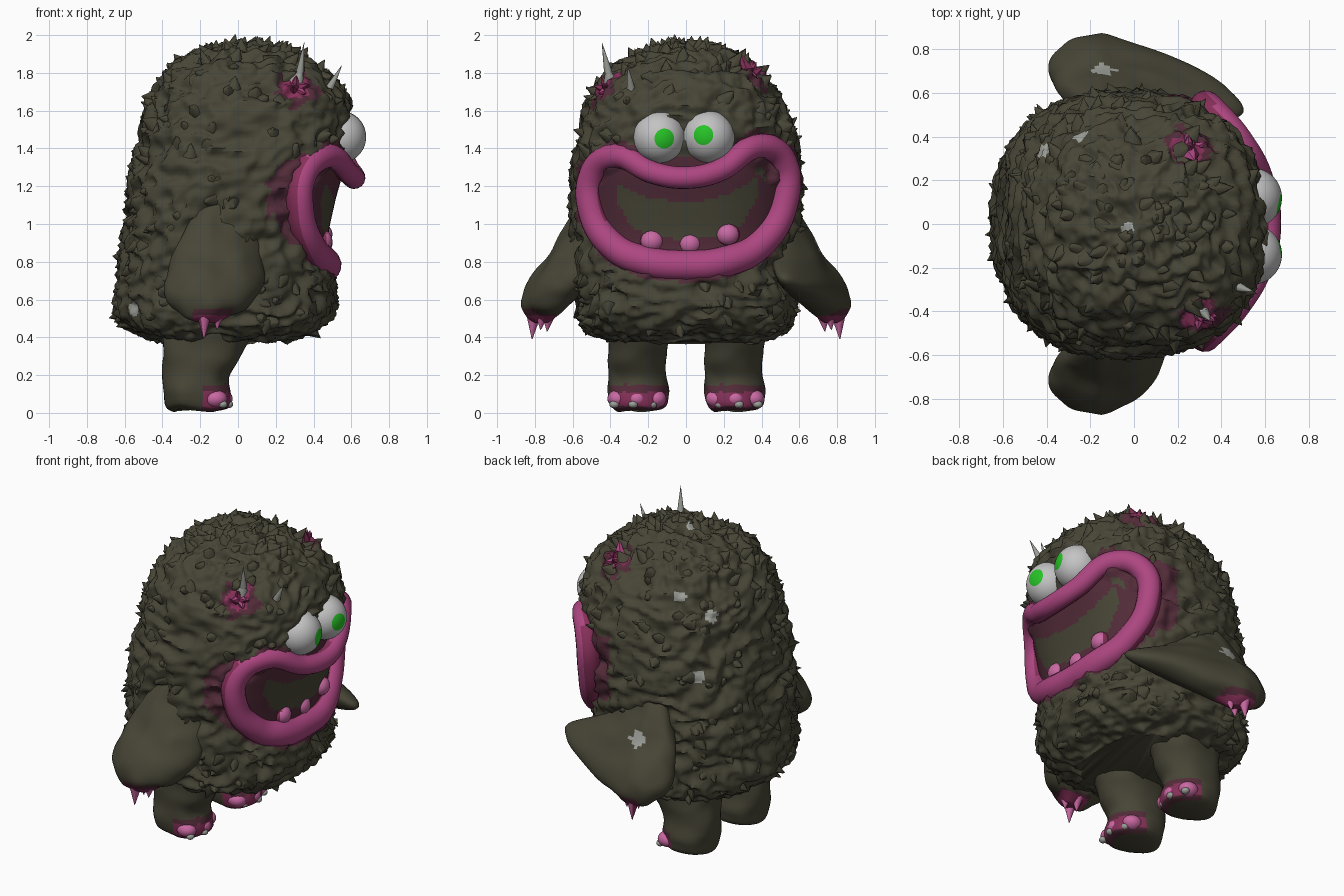
import bpy, bmesh, math, random
from mathutils import Vector, Matrix, noise
from mathutils.geometry import intersect_point_line

if "Cube" in bpy.data.objects:
    bpy.data.objects.remove(bpy.data.objects["Cube"])
random.seed(4)


def material(name, r, g, b):
    m = bpy.data.materials.new(name)
    m.use_nodes = True
    m.diffuse_color = (r, g, b, 1)
    bsdf = m.node_tree.nodes["Principled BSDF"]
    bsdf.inputs["Base Color"].default_value = (r, g, b, 1)
    bsdf.inputs["Roughness"].default_value = 0.8
    return m


OLIVE = material("olive_fur", .064, .06, .037)
PINK = material("lip_pink", .42, .062, .22)
LIGHT = material("light_pink", .58, .14, .36)
DEEP = material("deep_pink", .24, .03, .1)
MAROON = material("maroon", .085, .025, .04)
WHITE = material("eye_white", .55, .55, .55)
GREEN = material("iris_green", .02, .55, .02)
GREY = material("nail_grey", .33, .34, .31)


def finish(name, bm, mats, rule=None, angle=50):
    """Turn a bmesh into a shaded object, colouring faces by a rule."""
    bm.normal_update()
    if rule:
        for f in bm.faces:
            f.material_index = rule(f.calc_center_median(), f.normal)
    me = bpy.data.meshes.new(name)
    bm.to_mesh(me)
    bm.free()
    for m in mats:
        me.materials.append(m)
    ob = bpy.data.objects.new(name, me)
    bpy.context.collection.objects.link(ob)
    bpy.ops.object.select_all(action='DESELECT')
    ob.select_set(True)
    bpy.context.view_layer.objects.active = ob
    bpy.ops.object.shade_smooth_by_angle(angle=math.radians(angle))


def row_at(rows, t):
    """Smoothly interpolated row (z, x min, x max, y min, y max)."""
    s = t * (len(rows) - 1)
    i = min(int(s), len(rows) - 2)
    u = s - i
    a, b, c, d = (rows[max(0, min(len(rows) - 1, i + k))] for k in (-1, 0, 1, 2))
    return [q + .5 * u * (r - p + u * (2*p - 5*q + 4*r - w + u * (3*(q - r) + w - p)))
            for p, q, r, w in zip(a, b, c, d)]


def surface(rows, t, ang, power):
    z, x0, x1, y0, y1 = row_at(rows, t)
    c, s = math.cos(ang), math.sin(ang)
    e = 2 / power
    return Vector(((x0 + x1) / 2 + (x1 - x0) / 2 * math.copysign(abs(c) ** e, c),
                   (y0 + y1) / 2 + (y1 - y0) / 2 * math.copysign(abs(s) ** e, s), z))


def loft(rows, n, seg, power, deform):
    bm = bmesh.new()
    rings = [[bm.verts.new(deform(surface(rows, j / n, math.tau * k / seg, power)))
              for k in range(seg)] for j in range(n + 1)]
    for a, b in zip(rings, rings[1:]):
        for k in range(seg):
            m = (k + 1) % seg
            bm.faces.new((a[k], a[m], b[m], b[k]))
    bm.faces.new(rings[0][::-1])
    bm.faces.new(rings[-1])
    return bm


def ball(bm, loc, size):
    bmesh.ops.create_uvsphere(bm, u_segments=24, v_segments=14, radius=1,
        matrix=Matrix.Translation(loc) @ Matrix.Diagonal((*size, 1)))


def spike(bm, base, tip, r, sides=6):
    base, tip = Vector(base), Vector(tip)
    d = tip - base
    bmesh.ops.create_cone(bm, segments=sides, radius1=r, radius2=r * .04, depth=d.length,
        cap_ends=True, matrix=Matrix.Translation((base + tip) / 2) @ d.to_track_quat('Z', 'Y').to_matrix().to_4x4())


# Outlines: body rows, and the lip path as (x, y, z) with a thickness factor
BODY = [(.39, -.40, .25, -.36, .36), (.44, -.54, .38, -.5, .5), (.53, -.63, .49, -.56, .56),
        (.7, -.62, .5, -.57, .57), (.9, -.6, .475, -.58, .58), (1.1, -.575, .51, -.59, .59),
        (1.3, -.545, .56, -.585, .585), (1.5, -.5, .575, -.55, .55), (1.65, -.45, .57, -.5, .49),
        (1.8, -.36, .45, -.4, .39), (1.88, -.25, .33, -.28, .28), (1.925, -.13, .2, -.15, .15),
        (1.94, .01, .05, -.02, .02)]
LIPS = [((.615, 0, 1.245), .9), ((.59, .17, 1.28), .9), ((.48, .38, 1.41), 1), ((.36, .51, 1.34), 1.1),
        ((.33, .525, 1.12), 1.1), ((.39, .39, .89), 1.15), ((.455, .2, .8), 1.25), ((.465, 0, .78), 1.25),
        ((.455, -.2, .8), 1.25), ((.39, -.38, .88), 1.15), ((.33, -.5, 1.07), 1.1),
        ((.35, -.49, 1.27), 1.1), ((.47, -.37, 1.36), 1), ((.585, -.17, 1.27), .9)]
LIP_LINE = [Vector(p) for p, _ in LIPS]


def in_mouth(p, grow=1.0):
    return p.x > .1 and (p.y / (.52 * grow)) ** 2 + ((p.z - 1.08) / (.3 * grow)) ** 2 < 1


def lip_distance(p):
    """Distance to the lip path as seen from the face side."""
    best = 9
    flat = Vector((0, p.y, p.z))
    for a, b in zip(LIP_LINE, LIP_LINE[1:] + LIP_LINE[:1]):
        a, b = Vector((0, a.y, a.z)), Vector((0, b.y, b.z))
        u = max(0, min(1, intersect_point_line(flat, a, b)[1]))
        best = min(best, (flat - a.lerp(b, u)).length)
    return best


def outward(p):
    return Vector((p.x + .03, p.y, .5 * (p.z - 1.1))).normalized()


def shag(p):
    """Wavy horizontal locks of fur, calm inside the mouth."""
    if in_mouth(p):
        return p
    q = Vector((p.x * 5, p.y * 5, p.z * 9))
    ridge = 1 - 2.4 * abs(noise.noise(q + noise.noise_vector(q * .6)))
    curl = 1 - 2.4 * abs(noise.noise(p * 13))
    return p + outward(p) * (.032 * ridge + .022 * curl + .012 * noise.noise(p * 30) - .012)


HORNS = [Vector((.3, -.4, 1.71)), Vector((.25, .33, 1.78))]
FLECKS = [Vector(v) for v in ((-.02, -.03, 1.94), (-.42, .33, 1.6), (-.25, .42, 1.72),
                              (.44, -.4, .5), (-.55, -.35, .55), (-.4, .45, 1.25))]


def body_colour(c, n):
    d = min((c - h).length for h in HORNS) + .05 * noise.noise(c * 14)
    if d < .12:
        return 1 if d < .08 else 2
    if c.x > .15 and .6 < c.z < 1.5:
        if lip_distance(c) < (.135 if in_mouth(c, .95) else .09):
            return 2
    return 3 if min((c - f).length for f in FLECKS) < .04 else 0


finish("shaggy_body", loft(BODY, 130, 170, 2.45, shag), [OLIVE, DEEP, MAROON, GREY], body_colour, 80)

# Broad pointed tufts growing out of the body
tufts = bmesh.new()
while len(tufts.faces) < 280 * 7:
    p = surface(BODY, random.uniform(.08, .97), random.uniform(0, math.tau), 2.45)
    if in_mouth(p, 1.4) or (p.x > .3 and abs(p.y) < .32 and 1.2 < p.z < 1.64):
        continue
    n = outward(p)
    lean = Vector([random.uniform(-.6, .6) for _ in range(3)])
    spike(tufts, shag(p) - n * .03, p + (n + lean).normalized() * random.uniform(.035, .075),
          random.uniform(.035, .055))
finish("fur_tufts", tufts, [OLIVE], angle=75)

# Lips: a closed tube around the mouth, darker on its inner edge
cu = bpy.data.curves.new("lip_path", 'CURVE')
cu.dimensions = '3D'
cu.bevel_depth = .066
cu.bevel_resolution = 6
sp = cu.splines.new('BEZIER')
sp.bezier_points.add(len(LIPS) - 1)
sp.use_cyclic_u = True
for b, (p, r) in zip(sp.bezier_points, LIPS):
    b.co, b.radius = p, r
    b.handle_left_type = b.handle_right_type = 'AUTO'
path = bpy.data.objects.new("lip_path", cu)
bpy.context.collection.objects.link(path)
bpy.context.view_layer.update()
me = bpy.data.meshes.new_from_object(path.evaluated_get(bpy.context.evaluated_depsgraph_get()))
bpy.data.objects.remove(path)
bm = bmesh.new()
bm.from_mesh(me)
bpy.data.meshes.remove(me)


def lip_colour(c, n):
    inward = n.dot((Vector((.4, c.y * .4, 1.08)) - c).normalized())
    return 1 if inward > .72 or n.x < -.1 else 0


finish("lips", bm, [PINK, DEEP], lip_colour)

# Lower teeth
bm = bmesh.new()
for y, z in ((-.18, .91), (.02, .895), (.22, .945)):
    ball(bm, (.44, y, z), (.06, .064, .06))
finish("lower_teeth", bm, [LIGHT, DEEP], lambda c, n: 0 if n.x > .45 else 1)

# Eyes: each ball has its pole at the iris, so the iris is a clean cap
for name, y, z, aim in (("right_eye", -.14, 1.46, (1, .2, -.06)), ("left_eye", .12, 1.462, (1, -.22, .07))):
    bm = bmesh.new()
    turn = Vector(aim).to_track_quat('Z', 'Y').to_matrix().to_4x4()
    way, mid = Vector(aim).normalized(), Vector((.54, y, z))
    bmesh.ops.create_uvsphere(bm, u_segments=40, v_segments=40, radius=.138,
                              matrix=Matrix.Translation(mid) @ turn)
    finish(name, bm, [WHITE, GREEN], lambda c, n: int((c - mid).normalized().dot(way) > .915))

# Legs, feet and toes; arms and claws
LEG = [(.01, -.34, -.1, -.12, .12), (.035, -.38, -.05, -.15, .15), (.1, -.39, -.04, -.16, .16),
       (.2, -.4, -.05, -.15, .15), (.32, -.4, .02, -.155, .155), (.46, -.4, .1, -.17, .17)]
ARM = [(.48, -.22, -.1, .74, .81), (.51, -.29, -.04, .7, .85), (.58, -.37, .08, .63, .87),
       (.68, -.39, .14, .56, .85), (.82, -.35, .13, .5, .75), (.97, -.28, .1, .47, .66),
       (1.14, -.17, .05, .44, .56)]
ARM_FLECK = Vector((-.14, .7, .86))


def lumpy(p):
    return p + noise.noise_vector(p * 8) * .016


def right_arm(p):
    q = lumpy(p)
    return Vector((q.x, -(q.y - .3 * max(0, q.x + .15)), q.z))


def left_arm(p):
    """The left arm bends forward at the height of the elbow."""
    q = lumpy(p)
    x = q.x + max(0, q.x + .1) * 1.5 * math.exp(-((q.z - .7) / .15) ** 2)
    return Vector((x, q.y - .24 * max(0, x + .15), q.z))


def foot_colour(c, n):
    if c.x < -.19 or c.z > .15:
        return 0
    return 2 if c.z > .11 or n.z < -.5 else 1


def hand_colour(c, n):
    if (c - ARM_FLECK).length < .05:
        return 3
    if not -.24 < c.x < -.03 or abs(c.y) < .68:
        return 0
    return 1 if c.z < .515 else 2 if c.z < .55 else 0


for side, label, arm_shape in ((1, "left", left_arm), (-1, "right", right_arm)):
    bm = loft(LEG, 32, 40, 2.3, lumpy)
    bmesh.ops.translate(bm, verts=bm.verts, vec=(0, side * .255, 0))
    finish(label + "_leg", bm, [OLIVE, DEEP, MAROON], foot_colour, 60)

    toes, nails = bmesh.new(), bmesh.new()
    for k in (-1, 0, 1):
        y = side * .26 + k * .1
        x = -.09 - .03 * abs(k)
        ball(toes, (x, y, .075), (.062, .056, .048))
        ball(nails, (x + .04, y + side * .02, .045), (.024, .026, .02))
    finish(label + "_toes", toes, [LIGHT])
    finish(label + "_toenails", nails, [GREY])

    bm = loft(ARM, 48, 60, 2.1, arm_shape)
    if side < 0:
        bmesh.ops.reverse_faces(bm, faces=bm.faces)
    finish(label + "_arm", bm, [OLIVE, DEEP, MAROON, GREY], hand_colour, 60)

    claws = bmesh.new()
    for x, y, z in ((-.18, .815, .39), (-.17, .735, .43), (-.11, .77, .44)):
        spike(claws, (x, side * (y - .01), .54), (x, side * y, z), .045, 12)
    finish(label + "_claws", claws, [LIGHT, DEEP], lambda c, n: 0 if n.x > -.3 else 1)

# Horn buds and curved brow spikes
buds, horns = bmesh.new(), bmesh.new()
for h in HORNS:
    for k in range(5):
        d = outward(h) + Vector([random.uniform(-.8, .8) for _ in range(3)])
        spike(buds, h, h + d.normalized() * .09, .05)
spike(buds, HORNS[1], (.28, .29, 1.9), .06)
finish("horn_buds", buds, [PINK, DEEP], lambda c, n: 0 if n.z > .45 else 1)
for base, mid, tip in (((.31, -.4, 1.75), (.34, -.42, 1.84), (.35, -.445, 1.96)),
                       ((.45, -.28, 1.68), (.51, -.3, 1.75), (.55, -.31, 1.84))):
    spike(horns, base, mid, .04, 10)
    spike(horns, Vector(base).lerp(Vector(mid), .6), tip, .022, 10)
finish("brow_spikes", horns, [GREY])
